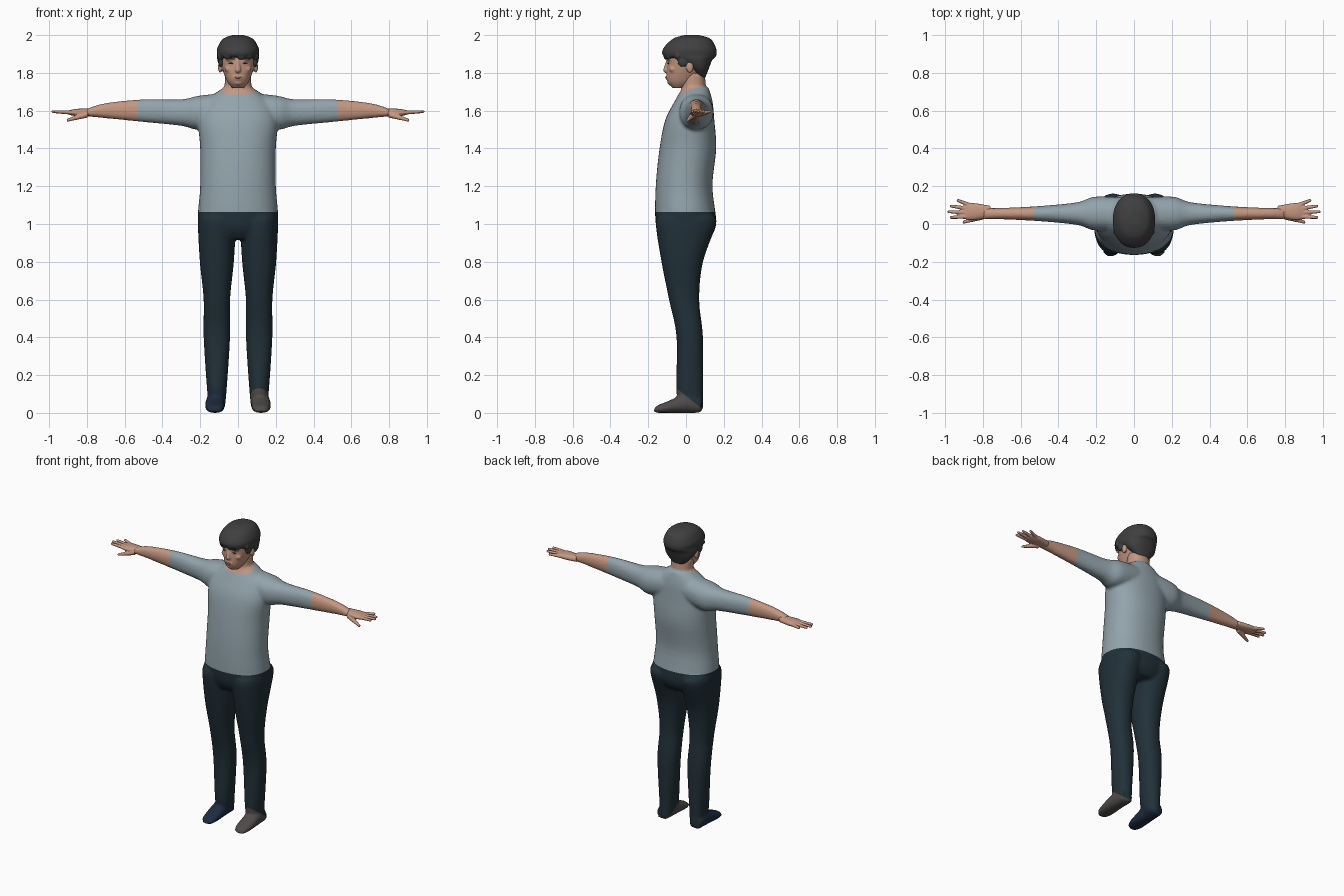
import bpy, bmesh, math
from mathutils import Matrix, Vector

default_cube = bpy.data.objects.get("Cube")
if default_cube:
    bpy.data.objects.remove(default_cube, do_unlink=True)


def material(name, red, green, blue):
    mat = bpy.data.materials.new(name)
    mat.use_nodes = True
    color = (red, green, blue, 1)
    mat.diffuse_color = color
    mat.node_tree.nodes["Principled BSDF"].inputs["Base Color"].default_value = color
    return mat


skin = material("skin", .55, .31, .22)
charcoal = material("charcoal hair", .05, .05, .05)
shirt = material("grey blue shirt", .29, .37, .41)
trousers = material("dark navy trousers", .015, .03, .04)
grey_shoe = material("grey shoe", .08, .07, .07)
navy_shoe = material("navy shoe", .013, .025, .05)
lips = material("lips", .38, .17, .13)


def catmull_rom(before, start, end, after, t):
    """Smooth blend from start to end."""
    blended = []
    for a, b, c, d in zip(before, start, end, after):
        bend = 2 * a - 5 * b + 4 * c - d
        twist = 3 * (b - c) + d - a
        blended.append(b + (t * (c - a) + t * t * bend + t ** 3 * twist) / 2)
    return blended


def loft(bm, axis, fixed, stations, side=1, sides=36, steps=5, power=2.2):
    """Closed rounded tube; a station is (position, centre, half width, half depth)."""
    padded = [stations[0], *stations, stations[-1]]
    sections = []
    for window in zip(padded, padded[1:], padded[2:], padded[3:]):
        sections += [catmull_rom(*window, step / steps) for step in range(steps)]
    sections.append(stations[-1])
    rings = []
    for position, centre, width, depth in sections:
        ring = []
        for i in range(sides):
            angle = math.tau * i / sides
            c, s = math.cos(angle), math.sin(angle)
            a = fixed + width * math.copysign(abs(c) ** (2 / power), c)
            b = centre + depth * math.copysign(abs(s) ** (2 / power), s)
            x, y, z = {"x": (position, a, b), "y": (a, position, b), "z": (a, b, position)}[axis]
            ring.append(bm.verts.new((side * x, y, z)))
        rings.append(ring)
    for lower, upper in zip(rings, rings[1:]):
        for i in range(sides):
            bm.faces.new((lower[i - 1], lower[i], upper[i], upper[i - 1]))
    bm.faces.new(rings[0])
    bm.faces.new(rings[-1])


def blob(bm, centre, size):
    placement = Matrix.Translation(centre) @ Matrix.Diagonal((*size, 1))
    bmesh.ops.create_uvsphere(bm, u_segments=20, v_segments=12, radius=1, matrix=placement)


def taper(bm, start, end, start_radius, end_radius):
    """Cone between two points with a rounded tip."""
    start, end = Vector(start), Vector(end)
    along = end - start
    turn = along.to_track_quat("Z", "Y").to_matrix().to_4x4()
    bmesh.ops.create_cone(bm, cap_ends=True, segments=16, radius1=start_radius,
                          radius2=end_radius, depth=along.length,
                          matrix=Matrix.Translation((start + end) / 2) @ turn)
    blob(bm, end, [end_radius] * 3)


def finish(name, bm, materials, voxel=None, smoothing=3):
    """Make a smooth object; with a voxel size, fuse its overlapping volumes."""
    bmesh.ops.recalc_face_normals(bm, faces=bm.faces)
    mesh = bpy.data.meshes.new(name)
    bm.to_mesh(mesh)
    bm.free()
    ob = bpy.data.objects.new(name, mesh)
    bpy.context.scene.collection.objects.link(ob)
    if voxel:
        fuse = ob.modifiers.new("fuse", "REMESH")
        fuse.mode = "VOXEL"
        fuse.voxel_size = voxel
        soften = ob.modifiers.new("soften", "SMOOTH")
        soften.iterations = smoothing
        bpy.context.view_layer.update()
        depsgraph = bpy.context.evaluated_depsgraph_get()
        mesh = bpy.data.meshes.new_from_object(ob.evaluated_get(depsgraph))
        ob.modifiers.clear()
        ob.data = mesh
    mesh.materials.clear()
    for mat in materials:
        mesh.materials.append(mat)
    mesh.polygons.foreach_set("use_smooth", [True] * len(mesh.polygons))
    return ob


# Torso and neck
bm = bmesh.new()
loft(bm, "z", 0, [(.92, 0, .14, .12), (1, 0, .21, .16), (1.2, -.01, .2, .15),
                  (1.4, .01, .2, .15), (1.55, .02, .21, .13),
                  (1.65, .04, .17, .1), (1.72, .05, .08, .07)], sides=48)
loft(bm, "z", 0, [(1.65, .04, .07, .07), (1.8, .04, .07, .06)])

# Arms, legs and feet, fused with the torso into one body
foot_sections = [(-.17, .02, .01), (-.15, .04, .02), (-.1, .05, .03), (0, .05, .05), (.08, .04, .04)]
for side in (1, -1):
    loft(bm, "x", .055, [(0, 1.62, .08, .08), (.2, 1.59, .09, .09), (.3, 1.59, .06, .07),
                         (.5, 1.6, .04, .06), (.7, 1.6, .03, .04), (.8, 1.59, .03, .02)], side)
    loft(bm, "z", .112, [(.02, .04, .04, .05), (.1, .02, .05, .07), (.4, .02, .07, .07),
                         (.6, -.01, .07, .08), (.8, -.02, .09, .11),
                         (1, 0, .1, .16), (1.05, 0, .09, .14)], side)
    loft(bm, "y", .122, [(y, height, width, height) for y, width, height in foot_sections], side)
body = finish("body_with_clothes", bm, [skin, shirt, trousers, grey_shoe, navy_shoe], .01)

# Cut clean garment edges, then colour the faces by region
hem = 1.064
cuff = .53
collar_point, collar_normal = Vector((0, 0, 1.7)), Vector((0, -.37, 1))
shoe_point, shoe_normal = Vector((0, 0, .09)), Vector((0, .8, 1))
across = Vector((1, 0, 0))
cuts = [(Vector((0, 0, hem)), Vector((0, 0, 1))), (across * cuff, across),
        (across * -cuff, across), (collar_point, collar_normal), (shoe_point, shoe_normal)]
bm = bmesh.new()
bm.from_mesh(body.data)
for point, normal in cuts:
    bmesh.ops.bisect_plane(bm, geom=[*bm.verts, *bm.edges, *bm.faces],
                           plane_co=point, plane_no=normal)
for face in bm.faces:
    middle = face.calc_center_median()
    face.smooth = True
    if middle.z > hem:
        above_collar = (middle - collar_point).dot(collar_normal) > 0
        face.material_index = 0 if above_collar or abs(middle.x) > cuff else 1
    elif middle.z < .2 and (middle - shoe_point).dot(shoe_normal) < 0:
        face.material_index = 3 if middle.x > 0 else 4
    else:
        face.material_index = 2
bm.to_mesh(body.data)
bm.free()

# Hands: palm, four fanned fingers and a lowered thumb
for side, label in ((1, "left"), (-1, "right")):
    bm = bmesh.new()
    loft(bm, "x", .066, [(.76, 1.59, .03, .02), (.85, 1.59, .045, .02), (.9, 1.59, .04, .01)], side)
    for i in range(4):
        tip = .98 - .012 * (i - 1) ** 2
        taper(bm, (side * .87, .04 + .02 * i, 1.59), (side * tip, .035 + .03 * i, 1.595), .012, .008)
    taper(bm, (side * .8, .04, 1.58), (side * .9, .01, 1.55), .017, .008)
    finish(label + "_hand", bm, [skin], .004, 2)

# Head with nose, muzzle, chin, brows, cheeks and ears
bm = bmesh.new()
loft(bm, "z", 0, [(1.72, -.04, .03, .03), (1.76, -.02, .06, .08), (1.85, .01, .09, .11),
                  (1.93, .02, .09, .12), (1.98, .02, .05, .06)])
taper(bm, (0, -.095, 1.87), (0, -.105, 1.815), .008, .016)
blob(bm, (0, -.09, 1.775), (.03, .017, .02))
blob(bm, (0, -.083, 1.75), (.024, .016, .015))
for side in (1, -1):
    blob(bm, (side * .036, -.085, 1.872), (.028, .016, .011))
    blob(bm, (side * .045, -.068, 1.82), (.026, .022, .02))
    blob(bm, (side * .095, .02, 1.83), (.011, .02, .03))
finish("head", bm, [skin], .005)

# Thin plates for the eyes, eyebrows and mouth
bm = bmesh.new()
for side in (1, -1):
    blob(bm, (side * .036, -.094, 1.85), (.014, .004, .004))
    blob(bm, (side * .036, -.1, 1.874), (.02, .004, .004))
finish("eyes_and_brows", bm, [charcoal])
bm = bmesh.new()
blob(bm, (0, -.106, 1.776), (.02, .004, .005))
finish("mouth", bm, [lips])

# Hair: cap narrowing to the nape, sideburns and a parted fringe
bm = bmesh.new()
loft(bm, "z", 0, [(1.77, .08, .04, .02), (1.82, .07, .09, .05), (1.87, .04, .11, .1),
                  (1.89, .02, .11, .14), (1.93, .02, .11, .14), (1.98, .03, .08, .1),
                  (2, .03, .03, .04)])
for side in (1, -1):
    blob(bm, (side * .09, -.015, 1.86), (.015, .03, .03))
for degrees in (-60, -30, 10, 30, 60):
    angle = math.radians(degrees)
    blob(bm, (.1 * math.sin(angle), .02 - .125 * math.cos(angle), 1.89), (.024, .016, .022))
finish("hair", bm, [charcoal], .006)
